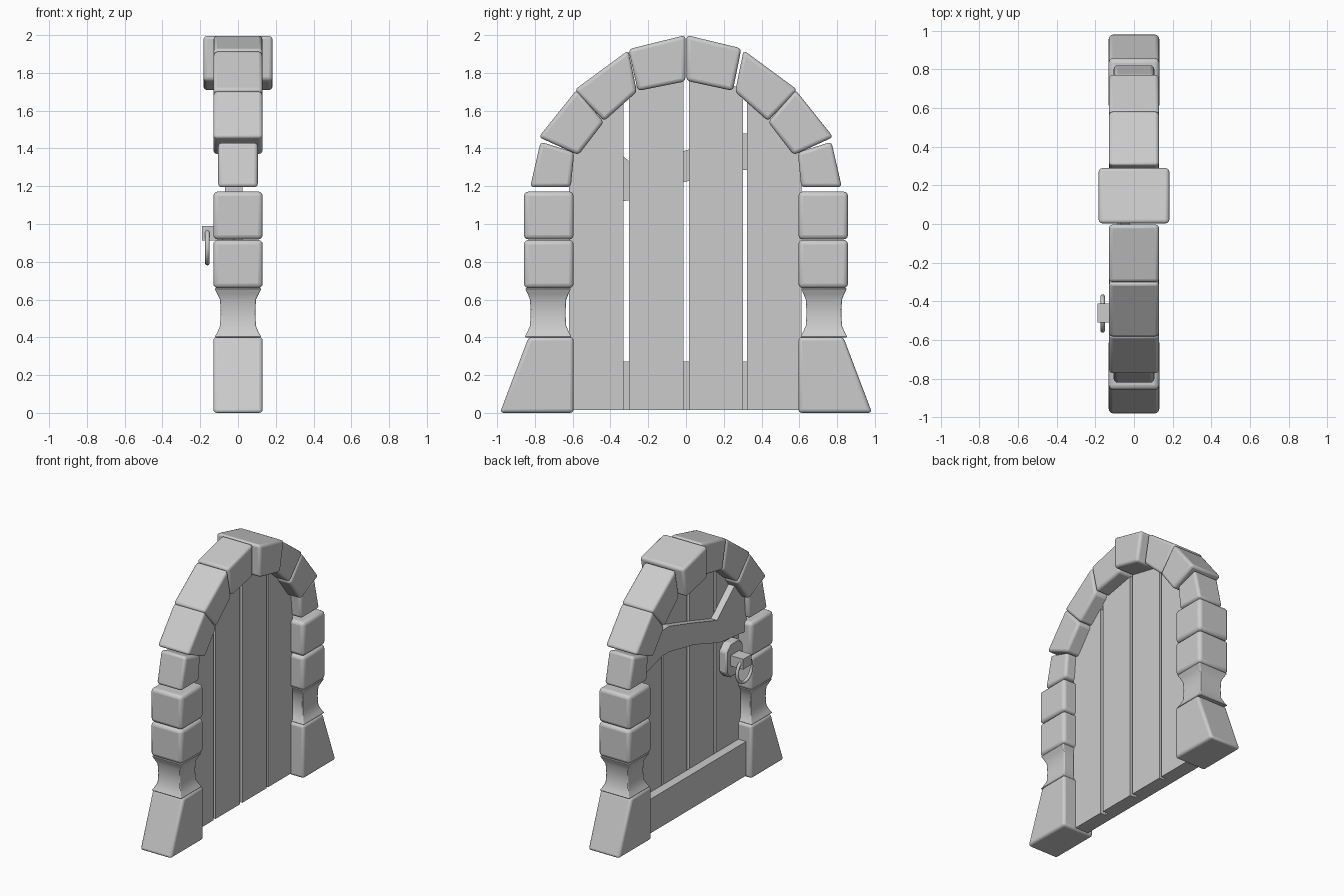
import bpy, bmesh
from math import pi

if "Cube" in bpy.data.objects:
    bpy.data.objects.remove(bpy.data.objects["Cube"])


def finish(name, bm, bevel=0.0, segs=3):
    bmesh.ops.recalc_face_normals(bm, faces=bm.faces[:])
    me = bpy.data.meshes.new(name)
    bm.to_mesh(me)
    bm.free()
    ob = bpy.data.objects.new(name, me)
    bpy.context.collection.objects.link(ob)
    if bevel:
        m = ob.modifiers.new("bevel", 'BEVEL')
        m.width, m.segments, m.limit_method = bevel, segs, 'ANGLE'
        bpy.ops.object.select_all(action='DESELECT')
        ob.select_set(True)
        bpy.context.view_layer.objects.active = ob
        bpy.ops.object.shade_smooth_by_angle(angle=0.6)
    return ob


def prism(name, pts, x0, x1, bevel=0.0, segs=3):
    """Extrude a (y, z) outline from x0 to x1."""
    bm = bmesh.new()
    face = bm.faces.new([bm.verts.new((x0, y, z)) for y, z in pts])
    ext = bmesh.ops.extrude_face_region(bm, geom=[face])
    moved = [v for v in ext['geom'] if isinstance(v, bmesh.types.BMVert)]
    bmesh.ops.translate(bm, vec=(x1 - x0, 0, 0), verts=moved)
    return finish(name, bm, bevel, segs)


def rect(y0, y1, z0, z1):
    return [(y0, z0), (y1, z0), (y1, z1), (y0, z1)]


def neck(name, s):
    """Waisted jamb stone: stacked rectangular rings."""
    bm = bmesh.new()
    rings = []
    for z, hx, hy in [(0.40, .125, .125), (0.425, .11, .112), (0.46, .095, .096), (0.53, .092, .092),
                      (0.60, .095, .096), (0.63, .11, .108), (0.66, .125, .122)]:
        rings.append([bm.verts.new((a * hx, s * .73 + b * hy, z))
                      for a, b in ((-1, -1), (1, -1), (1, 1), (-1, 1))])
    for r, t in zip(rings, rings[1:]):
        for i in range(4):
            j = (i + 1) % 4
            bm.faces.new((r[i], r[j], t[j], t[i]))
    bm.faces.new(rings[0])
    bm.faces.new(rings[-1])
    finish(name, bm, 0.006, 2)


# Jamb and arch stones, mirrored on both sides
arch = [
    ("arch_top_stone", [(.003, 1.755), (.255, 1.705), (.305, 1.925), (.003, 2.0)], .13),
    ("arch_upper_stone", [(.26, 1.70), (.434, 1.545), (.59, 1.71), (.305, 1.92)], .13),
    ("arch_lower_stone", [(.435, 1.54), (.57, 1.365), (.78, 1.46), (.58, 1.71)], .13),
    ("arch_spring_stone", [(.61, 1.195), (.825, 1.195), (.77, 1.435), (.592, 1.38)], .105),
]
for side, s in (("left", -1), ("right", 1)):
    for name, pts, hx in arch:
        if s > 0 and name == "arch_top_stone":
            # Oversized keystone
            name, hx = "keystone", .183
            pts = [(.003, 1.758), (.248, 1.705), (.293, 1.93), (.003, 2.0)]
        prism(f"{name}_{side}", [(s * y, z) for y, z in pts], -hx, hx, 0.02)
    prism(f"jamb_upper_{side}", rect(s * .595, s * .858, .918, 1.172), -.131, .131, 0.025)
    prism(f"jamb_lower_{side}", rect(s * .595, s * .858, .66, .916), -.131, .131, 0.025)
    neck(f"jamb_neck_{side}", s)
    base = [(.595, 0.0), (.985, 0.0), (.833, .402), (.595, .402)]
    prism(f"jamb_base_{side}", [(s * y, z) for y, z in base], -.131, .131, 0.02)

# Door planks with tops hidden behind the arch
for i, (y0, y1, t0, t1) in enumerate([(-.62, -.33, 1.40, 1.68), (-.302, -.012, 1.72, 1.78),
                                      (.016, .302, 1.78, 1.72), (.322, .612, 1.68, 1.40)]):
    prism(f"door_plank_{i + 1}", [(y0, .015), (y1, .015), (y1, t1), (y0, t0)], -.02, .025)

# Battens on the -x face
prism("bottom_batten", rect(-.615, .61, .015, .272), -.085, -.02)
prism("bent_batten", [(.61, 1.22), (.38, 1.285), (.30, 1.285), (0, 1.225), (-.30, 1.125), (-.62, 1.09),
                      (-.62, 1.38), (-.53, 1.53), (-.27, 1.305), (0, 1.39), (.30, 1.478),
                      (.38, 1.478), (.61, 1.40)], -.07, -.02)

# Handle: chamfered plate, square mount and ring
c, y0, y1, z0, z1 = .05, -.56, -.36, .82, 1.08
prism("handle_plate", [(y0 + c, z0), (y1 - c, z0), (y1, z0 + c), (y1, z1 - c),
                       (y1 - c, z1), (y0 + c, z1), (y0, z1 - c), (y0, z0 + c)], -.085, -.02, 0.01, 1)
prism("handle_mount", rect(-.51, -.41, .912, .99), -.19, -.08)
bpy.ops.mesh.primitive_torus_add(major_radius=.087, minor_radius=.012, major_segments=32,
                                 minor_segments=10, location=(-.162, -.463, .88),
                                 rotation=(0, pi / 2, 0))
bpy.context.object.name = "handle_ring"
bpy.ops.object.shade_smooth()
